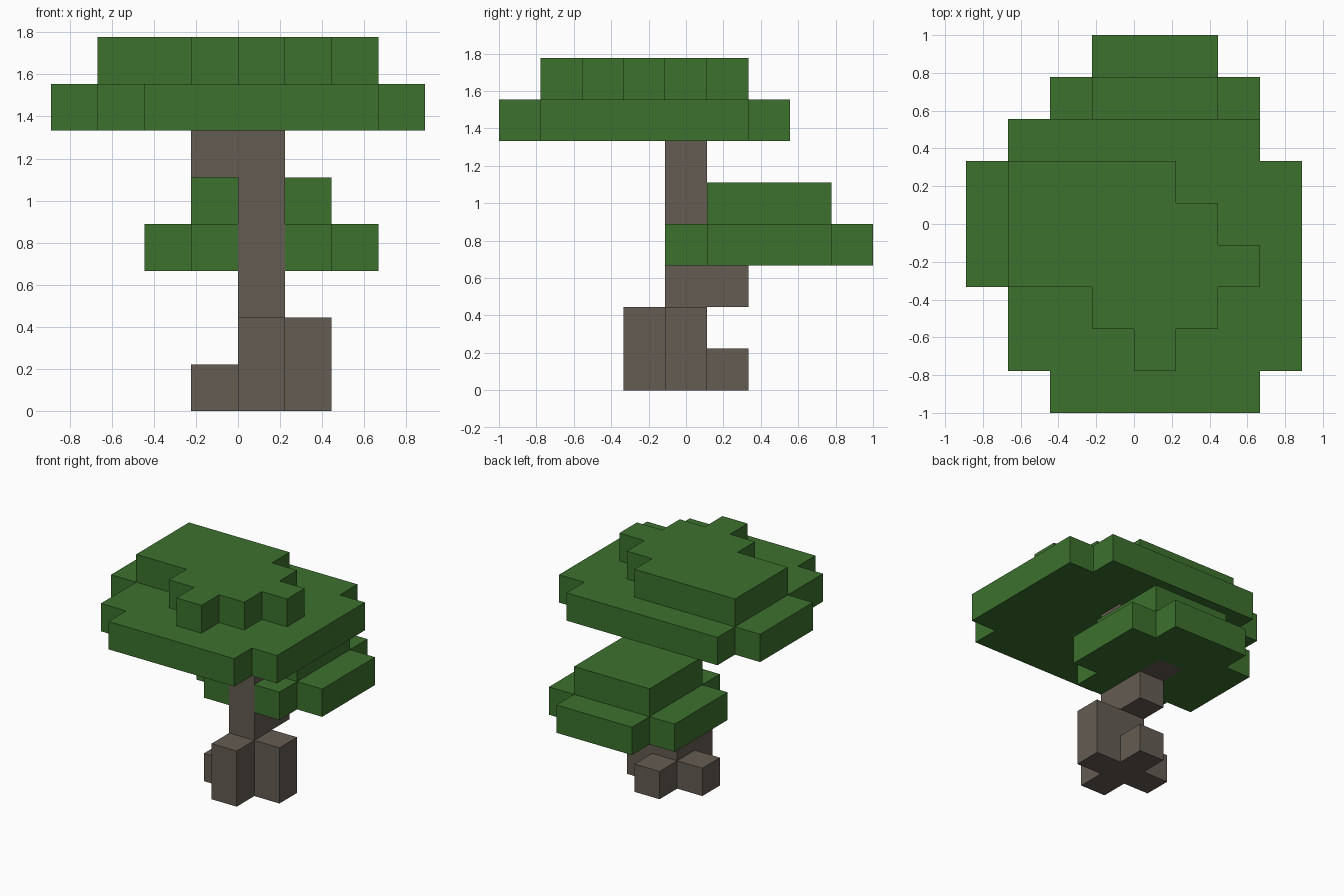
import bpy
import bmesh
from mathutils import Vector

cube = bpy.data.objects.get("Cube")
if cube:
    bpy.data.objects.remove(cube, do_unlink=True)

U = 2 / 9            # block size
ROW_ORIGIN = -4.5    # front edge of row 0, in blocks


def material(name, rgb):
    mat = bpy.data.materials.new(name)
    mat.use_nodes = True
    colour = (*rgb, 1)
    mat.diffuse_color = colour
    bsdf = next(n for n in mat.node_tree.nodes if n.type == "BSDF_PRINCIPLED")
    bsdf.inputs["Base Color"].default_value = colour
    return mat


def layer(level, first_row, spans):
    """Blocks of one level: each span is the left and right end of a row."""
    return {(x, first_row + r, level)
            for r, (a, b) in enumerate(spans) for x in range(a, b)}


def column(x, row, bottom, top):
    return {(x, row, z) for z in range(bottom, top)}


# Trunk, with four roots, a back branch and a short side fork
trunk = column(0, 4, 0, 6)
trunk |= column(0, 3, 0, 2) | column(1, 4, 0, 2)
trunk |= column(-1, 4, 0, 1) | column(0, 5, 0, 1)
trunk |= column(0, 5, 2, 4) | column(0, 6, 3, 4)
trunk |= column(-1, 4, 5, 6)

# Lower foliage, growing backwards around the branch
lower = layer(3, 4, [(-1, 2)] + [(-2, 3)] * 3 + [(-1, 2)])
lower |= layer(4, 5, [(-1, 2)] * 3)
lower -= trunk

# Upper foliage, a wide brim and a stepped crown
upper = layer(6, 0, [(-2, 3)] + [(-3, 4)] * 2 + [(-4, 4)] * 3 + [(-3, 3)])
upper |= layer(7, 1, [(0, 1), (-1, 2), (-3, 3), (-3, 2), (-3, 1)])

solid = trunk | lower | upper


def build(name, cells, mat):
    """Skin the exposed sides of the blocks and merge flat areas."""
    bm = bmesh.new()
    for cell in sorted(cells):
        centre = Vector(cell) + Vector((0.5, ROW_ORIGIN + 0.5, 0.5))
        for axis in range(3):
            for sign in (-1, 1):
                beside = list(cell)
                beside[axis] += sign
                if tuple(beside) in solid:
                    continue
                n, s, t = Vector(), Vector(), Vector()
                n[axis] = sign / 2
                s[(axis + 1) % 3] = 0.5
                t[(axis + 2) % 3] = sign / 2
                corners = (-s - t, s - t, s + t, t - s)
                bm.faces.new([bm.verts.new((centre + n + c) * U) for c in corners])
    bmesh.ops.remove_doubles(bm, verts=bm.verts, dist=0.001)
    bmesh.ops.dissolve_limit(bm, angle_limit=0.01, verts=bm.verts, edges=bm.edges)
    mesh = bpy.data.meshes.new(name)
    bm.to_mesh(mesh)
    bm.free()
    mesh.materials.append(mat)
    obj = bpy.data.objects.new(name, mesh)
    bpy.context.collection.objects.link(obj)


bark = material("bark_brown", (0.127, 0.107, 0.084))
leaf = material("leaf_green", (0.045, 0.165, 0.027))
build("trunk", trunk, bark)
build("lower_foliage", lower, leaf)
build("upper_foliage", upper, leaf)
